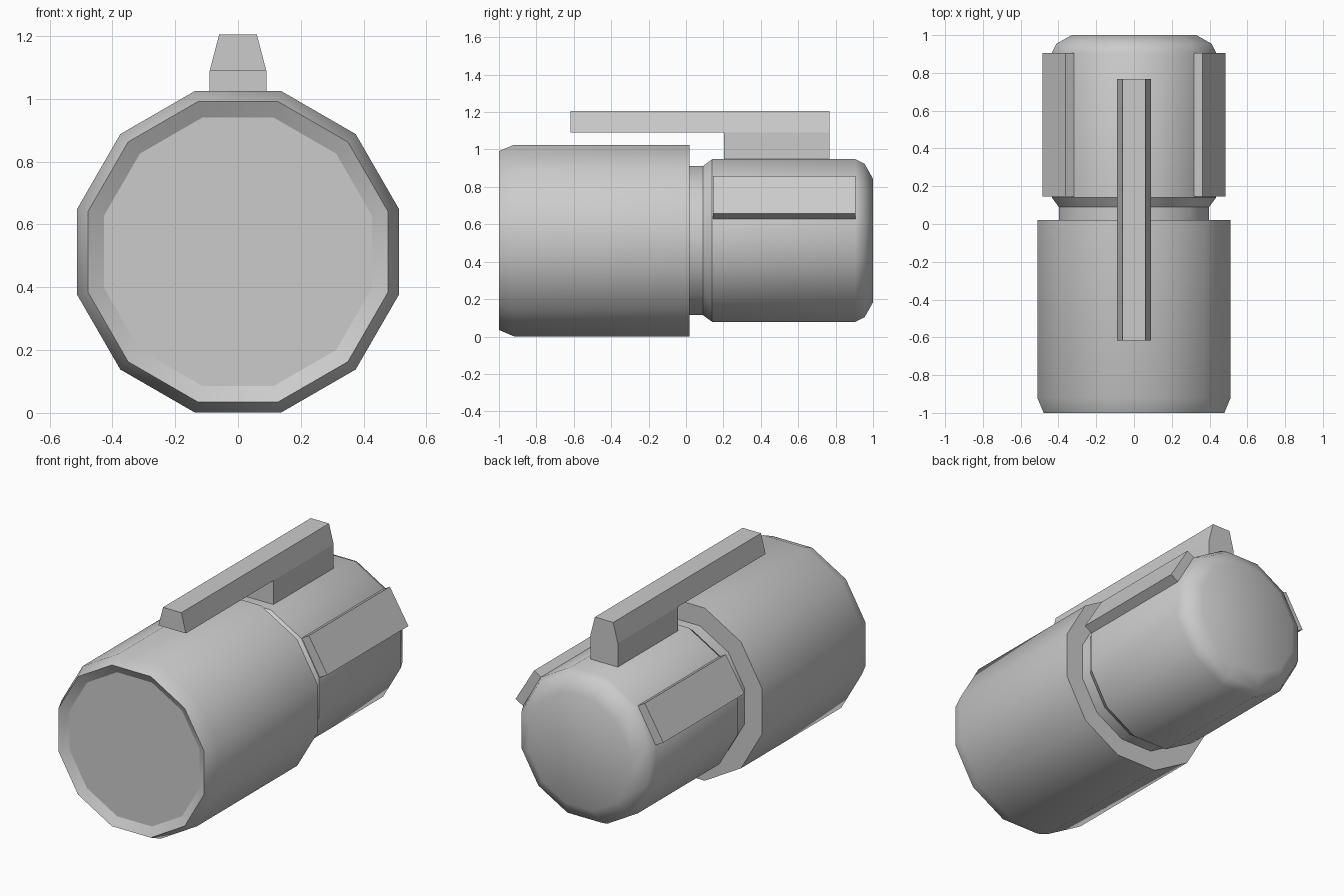
import bpy, bmesh, math

if "Cube" in bpy.data.objects:
    bpy.data.objects.remove(bpy.data.objects["Cube"])

SIDES = 12
CZ = 0.513                                  # height of the barrel axis
FLAT = math.cos(math.pi / SIDES)            # flat distance -> corner radius


def finish(name, bm, smooth=False):
    bmesh.ops.recalc_face_normals(bm, faces=bm.faces)
    mesh = bpy.data.meshes.new(name)
    bm.to_mesh(mesh)
    bm.free()
    ob = bpy.data.objects.new(name, mesh)
    bpy.context.collection.objects.link(ob)
    if smooth:
        bpy.ops.object.select_all(action='DESELECT')
        ob.select_set(True)
        bpy.context.view_layer.objects.active = ob
        bpy.ops.object.shade_smooth_by_angle(angle=math.radians(35))
    return ob


def barrel(name, profile):
    """Twelve-sided solid along y from (y, flat distance) pairs."""
    bm = bmesh.new()
    rings = []
    for y, d in profile:
        r = d / FLAT
        angles = [math.radians(15 + 360 / SIDES * i) for i in range(SIDES)]
        rings.append([bm.verts.new((r * math.cos(a), y, CZ + r * math.sin(a)))
                      for a in angles])
    for a, b in zip(rings, rings[1:]):
        for i in range(SIDES):
            j = (i + 1) % SIDES
            bm.faces.new((a[i], a[j], b[j], b[i]))
    bm.faces.new(rings[0])
    bm.faces.new(rings[-1])
    return finish(name, bm, smooth=True)


def prism(name, section, y0, y1):
    """Extrude an (x, z) section along y."""
    bm = bmesh.new()
    face = bm.faces.new([bm.verts.new((x, y0, z)) for x, z in section])
    ext = bmesh.ops.extrude_face_region(bm, geom=[face])
    verts = [v for v in ext['geom'] if isinstance(v, bmesh.types.BMVert)]
    bmesh.ops.translate(bm, verts=verts, vec=(0, y1 - y0, 0))
    return finish(name, bm)


# Wide front barrel with a shallow dished face and chamfered rim
front = barrel("front_barrel", [(-0.97, 0.427), (-1.0, 0.478), (-0.92, 0.512),
                                (0.02, 0.512)])
for p in front.data.polygons:
    if len(p.vertices) == SIDES:
        p.use_smooth = False

# Narrow neck and rear barrel with a rounded end
barrel("rear_barrel", [(0.0, 0.398), (0.09, 0.398), (0.14, 0.435),
                       (0.905, 0.435), (0.955, 0.41), (1.0, 0.33)])

# Raised plates on the upper side faces of the rear barrel
plate = prism("side_plate", [(0.30, 0.822), (0.363, 0.859),
                             (0.485, 0.658), (0.415, 0.618)], 0.145, 0.905)
mirror = plate.modifiers.new("Mirror", 'MIRROR')
mirror.use_axis = (True, False, False)

# Clip: mounting block and tapered bar
prism("clip_mount", [(-0.09, 0.93), (0.09, 0.93), (0.09, 1.09), (-0.09, 1.09)],
      0.203, 0.768)
prism("clip_bar", [(-0.09, 1.09), (0.09, 1.09), (0.06, 1.205), (-0.06, 1.205)],
      -0.617, 0.768)
